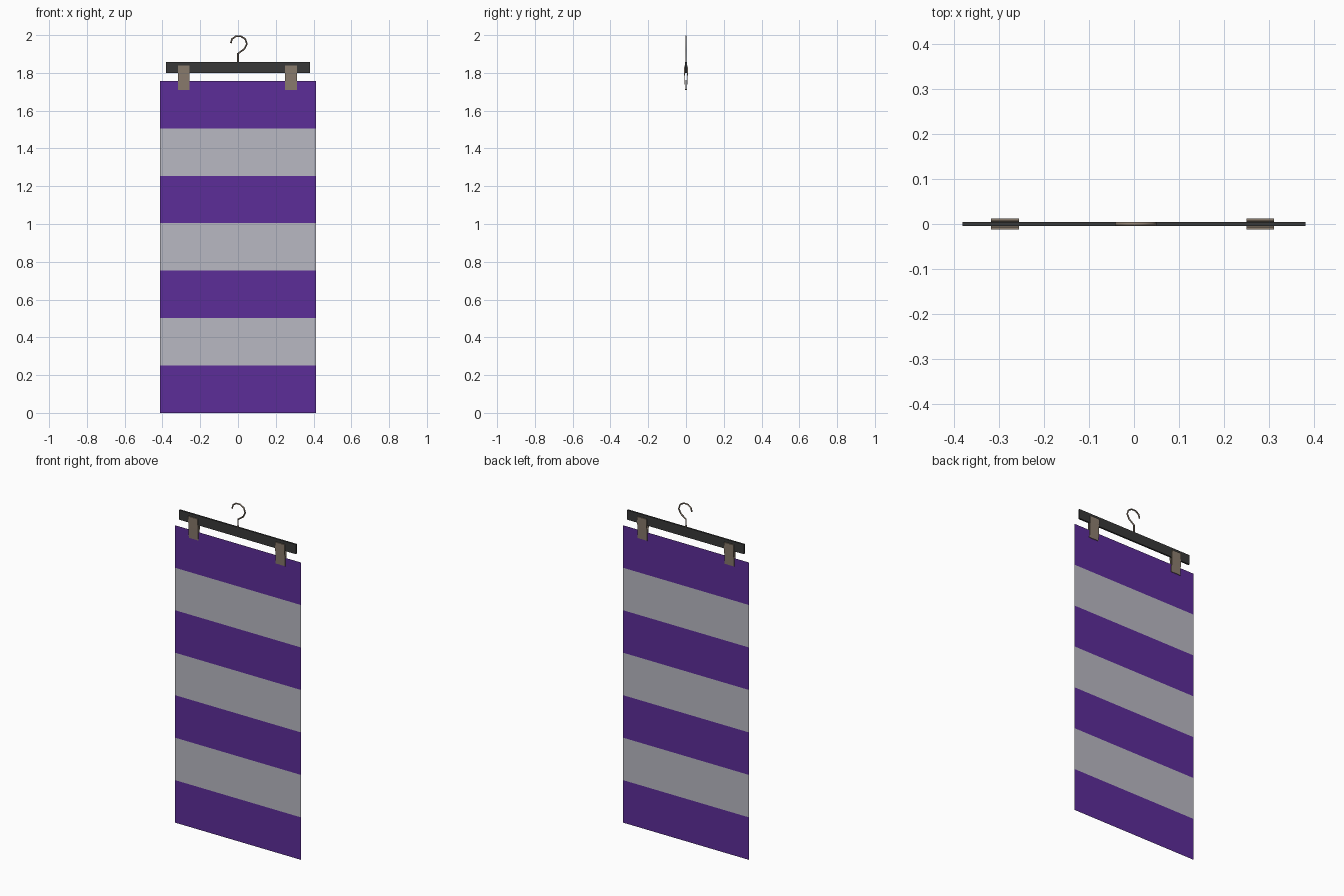
import bpy, bmesh

if "Cube" in bpy.data.objects:
    bpy.data.objects.remove(bpy.data.objects["Cube"])


def material(name, rgb):
    m = bpy.data.materials.new(name)
    m.diffuse_color = (*rgb, 1)
    m.use_nodes = True
    m.node_tree.nodes["Principled BSDF"].inputs["Base Color"].default_value = m.diffuse_color
    return m


purple = material("purple cloth", (0.108, 0.026, 0.315))
silver = material("silver cloth", (0.485, 0.48, 0.54))
black = material("dark bar", (0.04, 0.04, 0.04))
metal = material("taupe metal", (0.26, 0.205, 0.157))


def add_object(name, bm, mats):
    bmesh.ops.recalc_face_normals(bm, faces=bm.faces)
    me = bpy.data.meshes.new(name)
    bm.to_mesh(me)
    bm.free()
    for m in mats:
        me.materials.append(m)
    ob = bpy.data.objects.new(name, me)
    bpy.context.collection.objects.link(ob)
    return ob


def prism(bm, profile, x0, x1):
    """Extrude a (y, z) profile along x."""
    f = bm.faces.new([bm.verts.new((x0, y, z)) for y, z in profile])
    ext = bmesh.ops.extrude_face_region(bm, geom=[f])["geom"]
    bmesh.ops.translate(bm, vec=(x1 - x0, 0, 0),
                        verts=[v for v in ext if isinstance(v, bmesh.types.BMVert)])


# Striped cloth: a single thin sheet, seven bands
W, H, N = 0.413, 1.757, 7
bm = bmesh.new()
rows = [[bm.verts.new((x, 0, H * i / N)) for x in (-W, W)] for i in range(N + 1)]
for i in range(N):
    (a, b), (c, d) = rows[i], rows[i + 1]
    bm.faces.new((a, b, d, c)).material_index = i % 2
add_object("striped_cloth", bm, [purple, silver])

# Hanger bar
bm = bmesh.new()
prism(bm, [(-0.005, 1.80), (0.005, 1.80), (0.005, 1.857), (-0.005, 1.857)], -0.382, 0.382)
add_object("hanger_bar", bm, [black])

# Clips: front and back jaws closing towards the cloth
for name, cx in (("left_clip", -0.287), ("right_clip", 0.281)):
    bm = bmesh.new()
    for s in (-1, 1):
        prism(bm, [(s * 0.007, 1.84), (s * 0.012, 1.84), (s * 0.009, 1.78),
                   (s * 0.005, 1.71), (s * 0.001, 1.71), (s * 0.005, 1.78)],
              cx - 0.031, cx + 0.031)
    add_object(name, bm, [metal])

# Wire hook
path = [(0, 1.85), (0, 1.902), (0.034, 1.927), (0.047, 1.953), (0.038, 1.98),
        (0.015, 1.994), (-0.013, 1.993), (-0.032, 1.979), (-0.038, 1.957)]
cu = bpy.data.curves.new("hook", "CURVE")
cu.dimensions = "3D"
cu.bevel_depth = 0.0045
cu.bevel_resolution = 1
cu.use_fill_caps = True
sp = cu.splines.new("POLY")
sp.points.add(len(path) - 1)
for p, (x, z) in zip(sp.points, path):
    p.co = (x, 0, z, 1)
cu.materials.append(metal)
bpy.context.collection.objects.link(bpy.data.objects.new("hook", cu))
